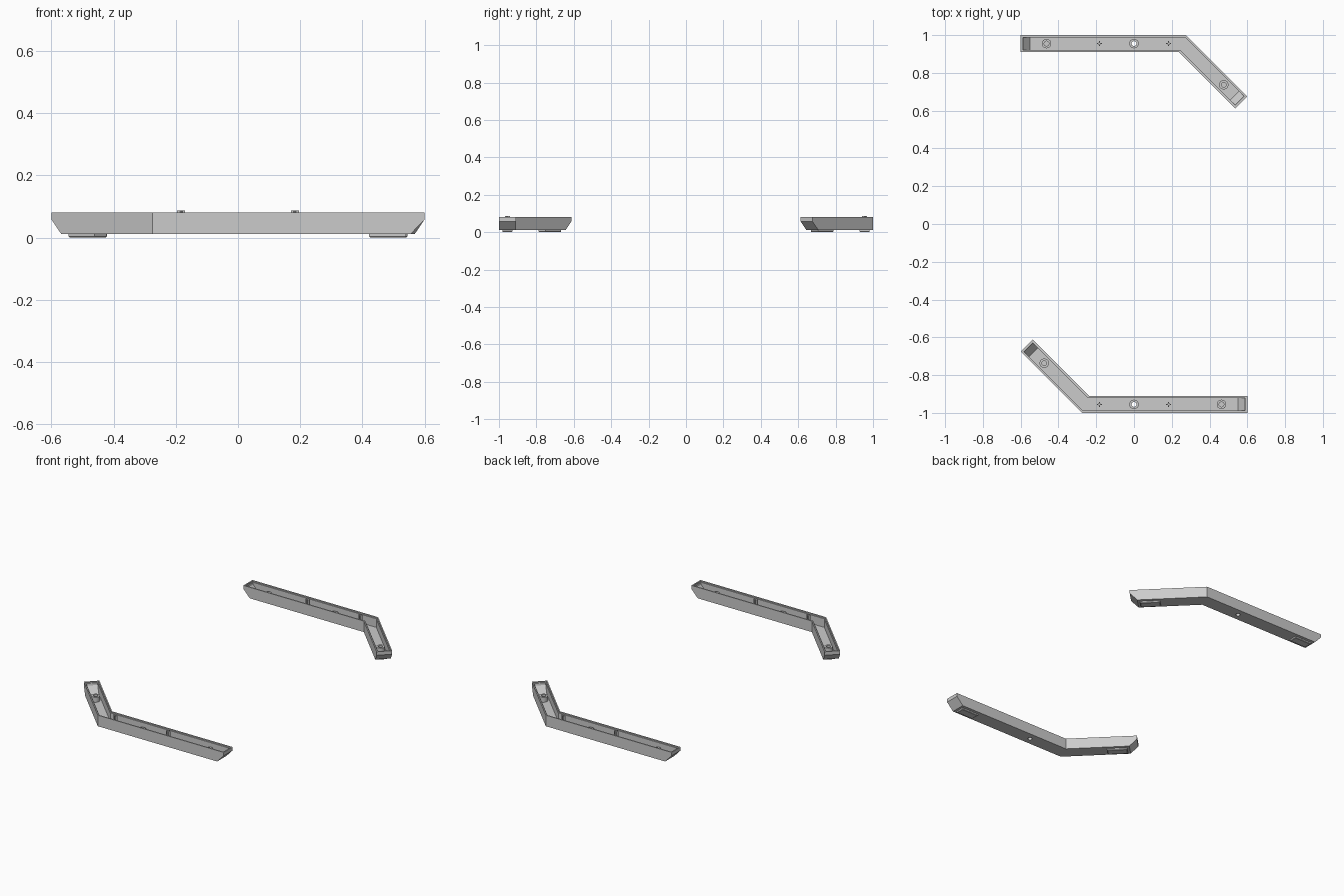
import bpy, bmesh, math
from mathutils import Vector, Matrix

if "Cube" in bpy.data.objects:
    bpy.data.objects.remove(bpy.data.objects["Cube"])

Z = Vector((0, 0, 1))
W = 0.09                                   # tray width
DIRS = [Vector((-1, 0, 0)), Vector((-1, 1, 0)).normalized()]
CORNER = Vector((-0.257, -0.955, 0))       # centre-line bend
START = Vector((0.6, -0.955, 0))
END = CORNER + DIRS[1] * 0.44


def add(name, bm):
    bmesh.ops.recalc_face_normals(bm, faces=bm.faces)
    me = bpy.data.meshes.new(name)
    bm.to_mesh(me)
    bm.free()
    ob = bpy.data.objects.new(name, me)
    bpy.context.collection.objects.link(ob)
    return ob


def ring(bm, inset, end, z):
    """Bent-strip outline, inset from the sides and from the two ends."""
    h = W / 2 - inset
    t = math.tan(math.pi / 8)
    s, e = START + DIRS[0] * end, END - DIRS[1] * end
    n = Vector((-1, -1, 0)).normalized()
    pts = [s + Vector((0, -h, 0)), CORNER + Vector((-h * t, -h, 0)), e + n * h,
           e - n * h, CORNER + Vector((h * t, h, 0)), s + Vector((0, h, 0))]
    return [bm.verts.new(p + Z * z) for p in pts]


def loft(bm, rings):
    for a, b in zip(rings, rings[1:]):
        for i in range(len(a)):
            j = (i + 1) % len(a)
            bm.faces.new((a[i], a[j], b[j], b[i]))


def tube(name, pos, r_out, r_in, z0, z1, seg=24):
    bm = bmesh.new()
    rings = []
    for r, z in ((r_out, z0), (r_out, z1), (r_in, z1), (r_in, z0)):
        rings.append([bm.verts.new((pos.x + r * math.cos(2 * math.pi * k / seg),
                                    pos.y + r * math.sin(2 * math.pi * k / seg), z))
                      for k in range(seg)])
    loft(bm, rings + rings[:1])
    return add(name, bm)


def box(bm, pos, size, z0, z1, angle=0):
    m = (Matrix.Translation((pos.x, pos.y, (z0 + z1) / 2)) @ Matrix.Rotation(angle, 4, 'Z')
         @ Matrix.Diagonal((size[0], size[1], z1 - z0, 1)))
    return bmesh.ops.create_cube(bm, size=1, matrix=m)


parts = []

# Hollow bent tray with sloped ends and a stepped rim
bm = bmesh.new()
rings = [ring(bm, *r) for r in (
    (0, 0.045, 0.011), (0, 0, 0.058), (0, 0, 0.08), (0.007, 0.007, 0.08),
    (0.007, 0.007, 0.073), (0.012, 0.012, 0.073), (0.012, 0.014, 0.06), (0.012, 0.05, 0.019))]
loft(bm, rings)
bm.faces.new(rings[0])
bm.faces.new(rings[-1])
tray = add("front_tray", bm)
parts.append(tray)

# Through hole in the middle of the floor
bm = bmesh.new()
bmesh.ops.create_cone(bm, cap_ends=True, segments=24, radius1=0.013, radius2=0.013, depth=0.1,
                      matrix=Matrix.Translation((0, -0.955, 0)))
cutter = add("hole_cutter", bm)
cutter.hide_render = True
mod = tray.modifiers.new("hole", 'BOOLEAN')
mod.object = cutter
mod.solver = 'EXACT'
bpy.context.view_layer.update()
tray.data = bpy.data.meshes.new_from_object(tray.evaluated_get(bpy.context.evaluated_depsgraph_get()))
tray.modifiers.clear()
bpy.data.objects.remove(cutter)

# Screw bosses
for i, p in enumerate((Vector((0.463, -0.955, 0)), Vector((0, -0.955, 0)),
                       Vector((-0.475, -0.737, 0)))):
    ob = tube(f"front_boss_{i}", p, 0.025, 0.013, 0.018, 0.05)
    bpy.context.view_layer.objects.active = ob
    ob.select_set(True)
    bpy.ops.object.shade_smooth_by_angle()
    ob.select_set(False)
    parts.append(ob)

# Cross-shaped locating pegs
for i, x in enumerate((-0.183, 0.183)):
    bm = bmesh.new()
    p = Vector((x, -0.955, 0))
    s, t, pts = 0.013, 0.004, []
    for k in range(4):
        a = Matrix.Rotation(k * math.pi / 2, 3, 'Z')
        pts += [p + a @ Vector(v) for v in ((s, -t / 2, 0), (s, t / 2, 0), (t, t, 0))]
    low = [bm.verts.new(q + Z * 0.018) for q in pts]
    top = [bm.verts.new(q + Z * 0.087) for q in pts]
    loft(bm, [low, top])
    bm.faces.new(low)
    bm.faces.new(top)
    parts.append(add(f"front_peg_{i}", bm))

# Foot pads with a small bottom bevel
for i, (x, y, a) in enumerate(((0.481, -0.955, 0), (-0.484, -0.728, -math.pi / 4))):
    bm = bmesh.new()
    box(bm, Vector((x, y, 0)), (0.118, 0.053), 0, 0.012, a)
    low = [e for e in bm.edges if all(v.co.z < 0.001 for v in e.verts)]
    bmesh.ops.bevel(bm, geom=low, offset=0.003, segments=1, affect='EDGES')
    parts.append(add(f"front_foot_pad_{i}", bm))

# Rear assembly is the front one turned half a turn
for ob in parts:
    c = ob.copy()
    c.name = ob.name.replace("front", "rear")
    c.rotation_euler = (0, 0, math.pi)
    bpy.context.collection.objects.link(c)
